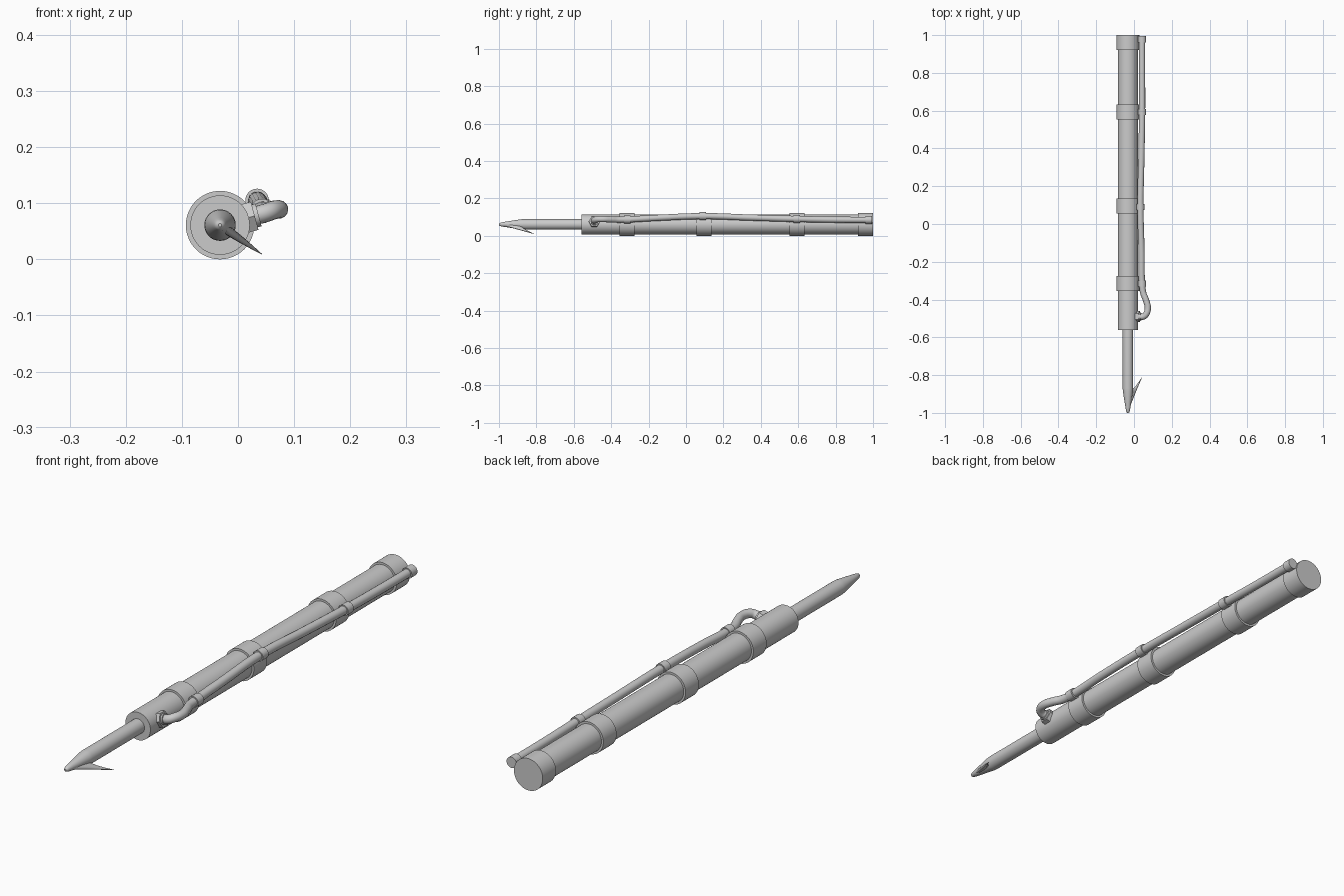
import bpy, bmesh, math
from mathutils import Vector

if "Cube" in bpy.data.objects:
    bpy.data.objects.remove(bpy.data.objects["Cube"])

AX, AZ = -0.032, 0.061   # main axis position (runs along y)


def mesh_object(name, bm, angle=35):
    bmesh.ops.recalc_face_normals(bm, faces=bm.faces)
    me = bpy.data.meshes.new(name)
    bm.to_mesh(me)
    bm.free()
    ob = bpy.data.objects.new(name, me)
    bpy.context.collection.objects.link(ob)
    bpy.context.view_layer.objects.active = ob
    bpy.ops.object.select_all(action='DESELECT')
    ob.select_set(True)
    bpy.ops.object.shade_smooth_by_angle(angle=math.radians(angle))
    return ob


def loft(name, rings, angle=35):
    """Skin a list of equal-length point rings and cap both ends."""
    bm = bmesh.new()
    loops = [[bm.verts.new(p) for p in r] for r in rings]
    n = len(loops[0])
    for a, b in zip(loops, loops[1:]):
        for i in range(n):
            j = (i + 1) % n
            bm.faces.new((a[i], a[j], b[j], b[i]))
    bm.faces.new(loops[0])
    bm.faces.new(loops[-1])
    return mesh_object(name, bm, angle)


def lathe(name, origin, direction, profile, sides=48):
    """Turned solid; profile is (distance along direction, radius)."""
    d = Vector(direction).normalized()
    u = d.cross(Vector((0, 0, 1))).normalized()
    v = d.cross(u)
    rings = []
    for t, r in profile:
        c = Vector(origin) + d * t
        rings.append([c + u * r * math.cos(k) + v * r * math.sin(k)
                      for k in (2 * math.pi * i / sides for i in range(sides))])
    return loft(name, rings)


# barrel and its four collars
axis = (AX, 0, AZ)
Y = (0, 1, 0)
lathe("barrel", axis, Y, [(-0.56, 0.053), (0.99, 0.053)])
for i, (a, b) in enumerate([(-0.355, -0.275), (0.055, 0.135), (0.553, 0.633), (0.92, 1.0)]):
    lathe(f"collar_{i + 1}", axis, Y, [(a, 0.061), (b, 0.061)])

# rod with pointed, slightly rounded tip
lathe("pointed_rod", axis, Y,
      [(-1.0, 0.003), (-0.997, 0.007), (-0.99, 0.010), (-0.97, 0.0135),
       (-0.885, 0.027), (-0.87, 0.028), (-0.54, 0.028)])

# barb swept back from the tip
out = Vector((0.82, 0, -0.57)).normalized()
side = Vector((0.57, 0, 0.82)).normalized()
rings = []
for r, y0, y1, w in [(0.004, -0.985, -0.885, 0.009), (0.022, -0.948, -0.878, 0.008),
                     (0.045, -0.900, -0.862, 0.006), (0.068, -0.855, -0.838, 0.0035),
                     (0.091, -0.812, -0.810, 0.0005)]:
    c = Vector((AX, (y0 + y1) / 2, AZ)) + out * r
    rings.append([c + Vector((0, (y1 - y0) / 2 * math.cos(k), 0)) + side * w * math.sin(k)
                  for k in (2 * math.pi * i / 12 for i in range(12))])
loft("barb", rings, 50)

# hexagonal hose fitting on the barrel
rad = Vector((math.cos(math.radians(15)), 0, math.sin(math.radians(15))))
port = Vector((AX, -0.49, AZ))
lathe("hose_nut", port, rad, [(0.03, 0.030), (0.064, 0.030)], 6)
lathe("hose_ferrule", port, rad, [(0.05, 0.021), (0.071, 0.021)], 24)

# hose: smooth path from the fitting to the tail end
path = [port + rad * 0.06, port + rad * 0.085, (0.064, -0.478, 0.088),
        (0.073, -0.445, 0.089), (0.064, -0.405, 0.088), (0.049, -0.365, 0.086),
        (0.043, -0.32, 0.087), (0.040, -0.15, 0.096), (0.034, 0.09, 0.105),
        (0.039, 0.35, 0.097), (0.043, 0.59, 0.090), (0.043, 0.80, 0.086), (0.043, 0.99, 0.085)]
cu = bpy.data.curves.new("hose", 'CURVE')
cu.dimensions = '3D'
cu.bevel_depth = 0.0165
cu.bevel_resolution = 6
cu.resolution_u = 8
cu.use_fill_caps = True
sp = cu.splines.new('BEZIER')
sp.bezier_points.add(len(path) - 1)
for bp, p in zip(sp.bezier_points, path):
    bp.co = p
    bp.handle_left_type = bp.handle_right_type = 'AUTO'
bpy.context.collection.objects.link(bpy.data.objects.new("hose", cu))

# hose clips beside each collar
for i, (x, y, z) in enumerate([(0.043, -0.315, 0.087), (0.034, 0.09, 0.105),
                               (0.043, 0.593, 0.090), (0.043, 0.978, 0.085)]):
    h = 0.017
    lathe(f"hose_clip_{i + 1}", (x, y, z), Y, [(-h, 0.021), (h, 0.021)], 24)
